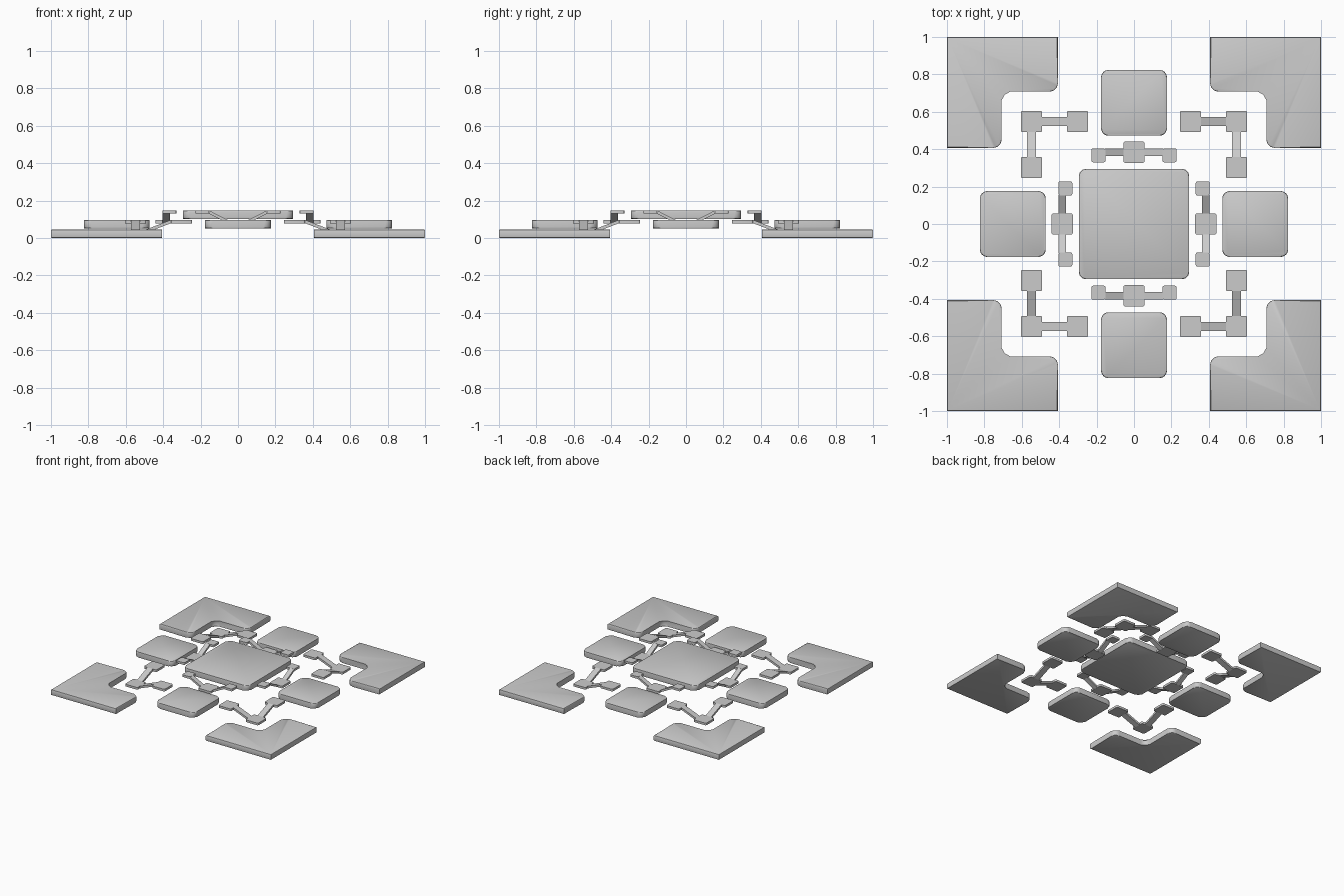
import bpy, bmesh, math
from mathutils import Vector, Matrix

if "Cube" in bpy.data.objects:
    bpy.data.objects.remove(bpy.data.objects["Cube"])

def rounded(corners, seg):
    """Right-angled outline (x, y, radius) -> points with true arcs."""
    out = []
    n = len(corners)
    for i, (x, y, r) in enumerate(corners):
        p = Vector((x, y))
        if r == 0:
            out.append(p)
            continue
        u = (Vector(corners[i - 1][:2]) - p).normalized()
        v = (Vector(corners[(i + 1) % n][:2]) - p).normalized()
        c = p + r * (u + v)
        for k in range(seg + 1):
            t = math.pi / 2 * k / seg
            out.append(c - r * (v * math.cos(t) + u * math.sin(t)))
    return out

def prism(bm, corners, z0, z1, bevel=0, seg=6):
    """Extruded outline with softened top and bottom rims."""
    pts = rounded(corners, seg)
    lo = [bm.verts.new((p.x, p.y, z0)) for p in pts]
    hi = [bm.verts.new((p.x, p.y, z1)) for p in pts]
    n = len(pts)
    caps = [bm.faces.new(lo[::-1]), bm.faces.new(hi)]
    for i in range(n):
        j = (i + 1) % n
        bm.faces.new((lo[i], lo[j], hi[j], hi[i]))
    if bevel:
        rim = [e for f in caps for e in f.edges]
        bmesh.ops.bevel(bm, geom=rim, offset=bevel, segments=2,
                        profile=0.5, affect='EDGES')

def rect(x0, x1, y0, y1, r):
    return [(x0, y0, r), (x1, y0, r), (x1, y1, r), (x0, y1, r)]

def ramp(bm, a, b, width, thick):
    """Sloped strip between the top-centre points a and b."""
    a, b = Vector(a), Vector(b)
    d = (b - a).to_2d().normalized()
    s = Vector((-d.y, d.x, 0)) * width / 2
    t = Vector((0, 0, thick))
    ends = [[bm.verts.new(q) for q in (p - s, p + s, p + s - t, p - s - t)] for p in (a, b)]
    for i in range(4):
        j = (i + 1) % 4
        bm.faces.new((ends[0][i], ends[0][j], ends[1][j], ends[1][i]))

def finish(name, bm, turn=0):
    bmesh.ops.rotate(bm, verts=bm.verts, cent=(0, 0, 0),
                     matrix=Matrix.Rotation(math.radians(turn), 3, 'Z'))
    bmesh.ops.recalc_face_normals(bm, faces=bm.faces)
    me = bpy.data.meshes.new(name)
    bm.to_mesh(me)
    bm.free()
    ob = bpy.data.objects.new(name, me)
    bpy.context.collection.objects.link(ob)
    bpy.ops.object.select_all(action='DESELECT')
    ob.select_set(True)
    bpy.context.view_layer.objects.active = ob
    bpy.ops.object.shade_smooth_by_angle(angle=math.radians(35))

# Three stacked levels
LOW, MID, TOP = 0.046, 0.097, 0.148
T = 0.018

# Centre plate
bm = bmesh.new()
prism(bm, rect(-0.295, 0.295, -0.295, 0.295, 0.04), 0.103, TOP, 0.008)
finish("centre_plate", bm)

for k in range(4):
    turn = 90 * k

    # L-shaped corner plate
    bm = bmesh.new()
    prism(bm, [(1, 0.407, 0), (1, 1, 0), (0.407, 1, 0), (0.407, 0.708, 0.045),
               (0.708, 0.708, 0.045), (0.708, 0.407, 0.045)], 0, LOW, 0.006)
    finish(f"corner_plate_{k}", bm, turn)

    # Side pad
    bm = bmesh.new()
    prism(bm, rect(0.472, 0.824, -0.176, 0.176, 0.04), 0.052, MID, 0.008)
    finish(f"side_pad_{k}", bm, turn)

    # Edge link: low middle tab, ramps up to two high end tabs
    bm = bmesh.new()
    prism(bm, rect(0.327, 0.441, -0.057, 0.057, 0.01), MID - T, MID, 0, 3)
    for s in (-1, 1):
        y0, y1 = sorted((0.153 * s, 0.227 * s))
        prism(bm, rect(0.33, 0.404, y0, y1, 0.008), TOP - T, TOP, 0, 3)
        ramp(bm, (0.383, 0.055 * s, MID), (0.383, 0.155 * s, TOP), 0.04, T)
    finish(f"edge_link_{k}", bm, turn)

    # Corner link: low corner tab, ramps up to two mid-level end tabs
    bm = bmesh.new()
    a0, a1, b0, b1, c = 0.245, 0.359, 0.491, 0.605, 0.548
    prism(bm, rect(b0, b1, b0, b1, 0.01), LOW - T, LOW, 0, 3)
    prism(bm, rect(a0, a1, b0, b1, 0.01), MID - T, MID, 0, 3)
    prism(bm, rect(b0, b1, a0, a1, 0.01), MID - T, MID, 0, 3)
    ramp(bm, (a1, c, MID), (b0, c, LOW), 0.05, T)
    ramp(bm, (c, a1, MID), (c, b0, LOW), 0.05, T)
    finish(f"corner_link_{k}", bm, turn)
